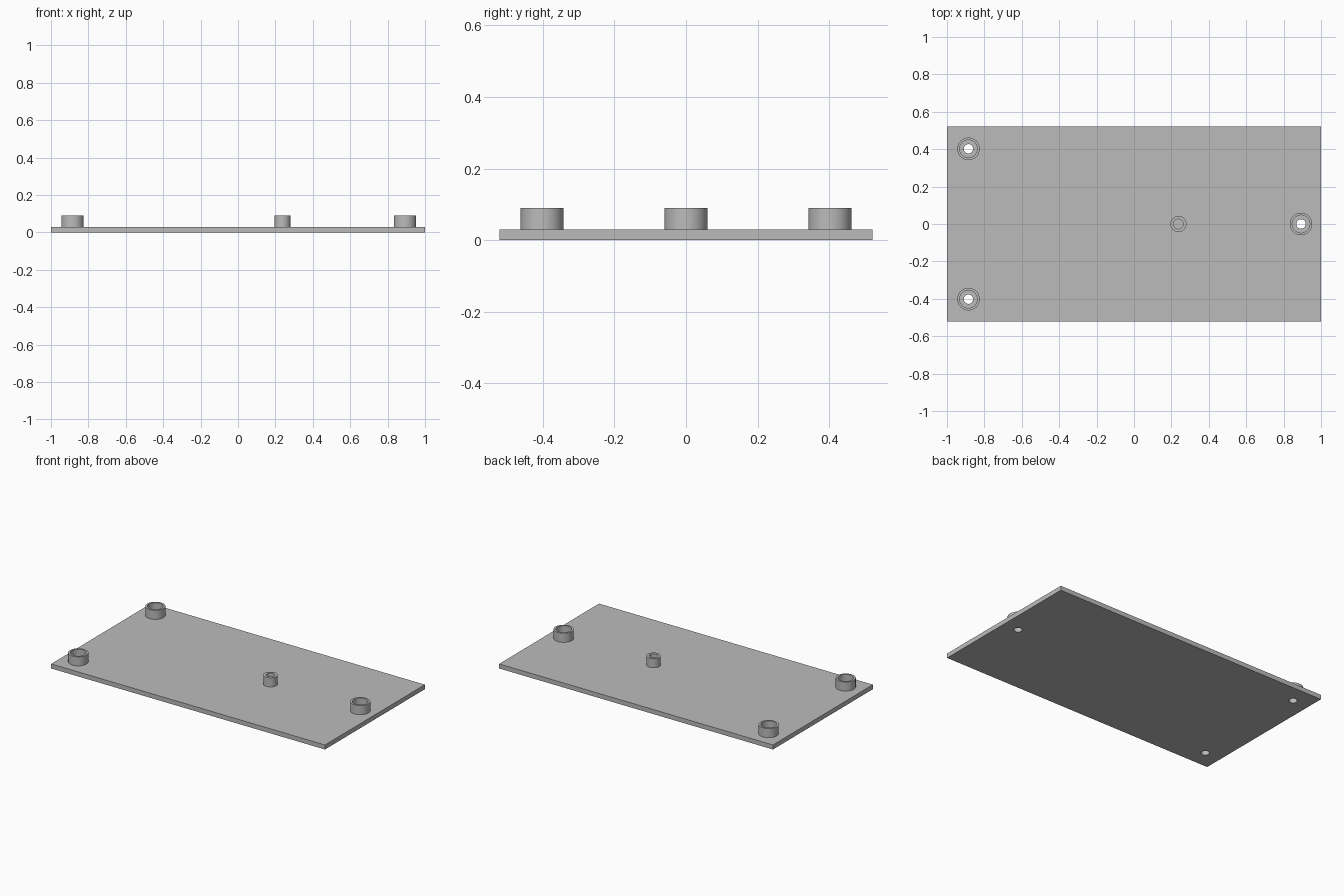
import bpy, bmesh, math

if "Cube" in bpy.data.objects:
    bpy.data.objects.remove(bpy.data.objects["Cube"])

grey = bpy.data.materials.new("plain_grey")
grey.diffuse_color = (0.5, 0.5, 0.5, 1)
grey.use_nodes = True
grey.node_tree.nodes["Principled BSDF"].inputs["Base Color"].default_value = grey.diffuse_color

T, TOP, SEG = 0.03, 0.09, 64          # plate thickness, boss top, roundness


def finish(name, bm, mat=grey):
    bmesh.ops.recalc_face_normals(bm, faces=bm.faces)
    me = bpy.data.meshes.new(name)
    bm.to_mesh(me)
    bm.free()
    ob = bpy.data.objects.new(name, me)
    bpy.context.collection.objects.link(ob)
    me.materials.append(mat)
    return ob


def smooth(ob):
    bpy.ops.object.select_all(action='DESELECT')
    ob.select_set(True)
    bpy.context.view_layer.objects.active = ob
    bpy.ops.object.shade_smooth_by_angle(angle=math.radians(30))


def tube(name, x, y, r_out, r_in, z0, z1):
    """Open ring standing on the plate, swept from a rectangular section."""
    bm = bmesh.new()
    section = [(r_in, z0), (r_out, z0), (r_out, z1), (r_in, z1)]
    rings = []
    for i in range(SEG):
        a = 2 * math.pi * i / SEG
        rings.append([bm.verts.new((x + r * math.cos(a), y + r * math.sin(a), z))
                      for r, z in section])
    for i in range(SEG):
        a, b = rings[i], rings[(i + 1) % SEG]
        for j in range(4):
            k = (j + 1) % 4
            bm.faces.new((a[j], b[j], b[k], a[k]))
    smooth(finish(name, bm))


# Base plate
bm = bmesh.new()
bmesh.ops.create_cube(bm, size=1)
for v in bm.verts:
    v.co = (v.co.x * 2, v.co.y * 1.042, (v.co.z + 0.5) * T)
plate = finish("base_plate", bm)

# Screw holes cut through the plate, each ringed by a recessed boss
mounts = [(-0.885, 0.402), (-0.885, -0.402), (0.893, 0.0)]
for i, (x, y) in enumerate(mounts, 1):
    bm = bmesh.new()
    bmesh.ops.create_cone(bm, cap_ends=True, segments=SEG, radius1=0.025,
                          radius2=0.025, depth=0.2)
    bmesh.ops.translate(bm, verts=bm.verts, vec=(x, y, 0))
    cutter = finish(f"hole_cutter_{i}", bm)
    mod = plate.modifiers.new(f"screw_hole_{i}", 'BOOLEAN')
    mod.operation, mod.solver, mod.object = 'DIFFERENCE', 'EXACT', cutter
    bpy.context.view_layer.objects.active = plate
    bpy.ops.object.modifier_apply(modifier=mod.name)
    bpy.data.objects.remove(cutter)
    tube(f"mounting_boss_{i}", x, y, 0.06, 0.047, T, TOP)
smooth(plate)

# Small blind pin socket
tube("pin_socket", 0.237, 0, 0.043, 0.026, T, TOP)
